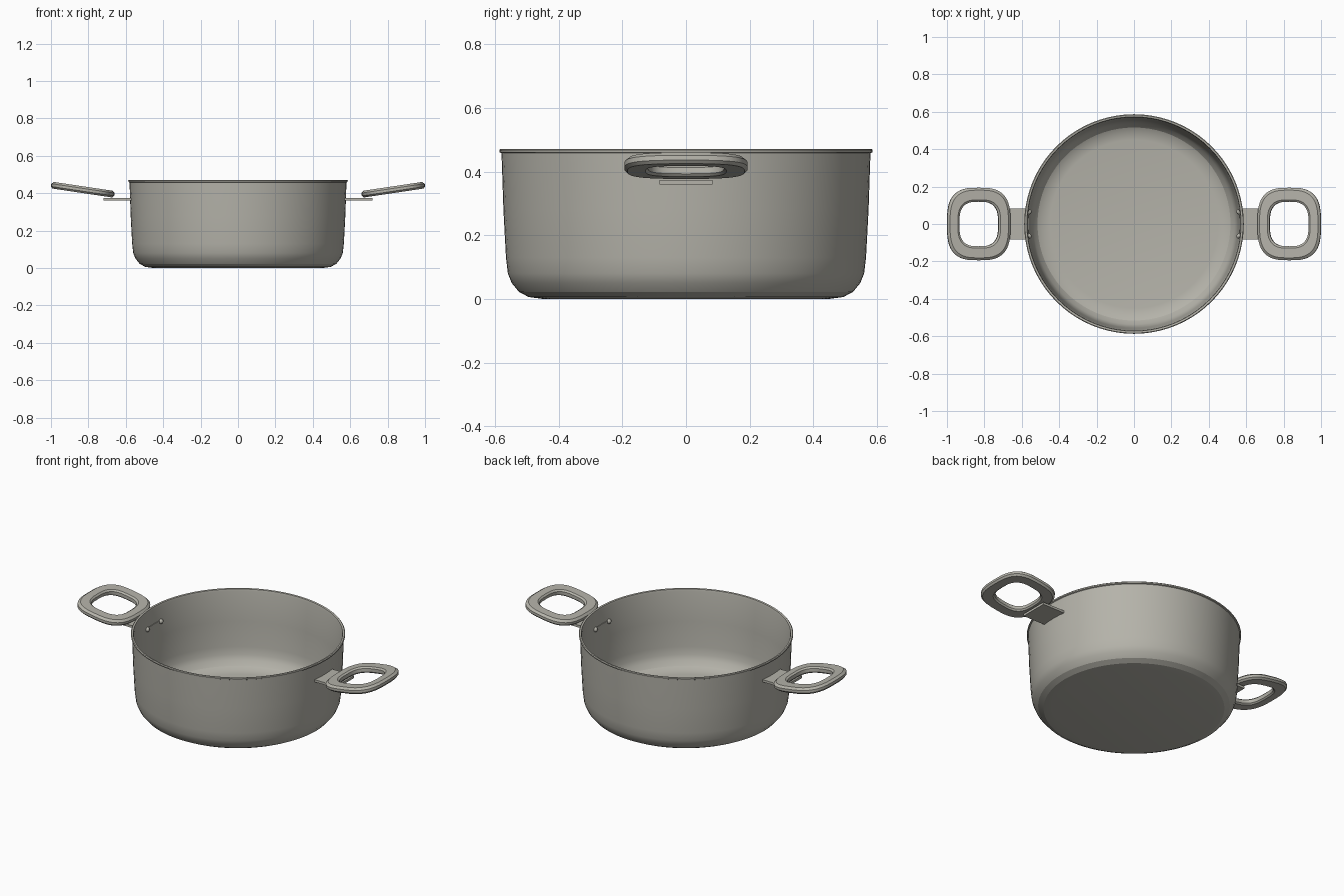
import bpy, bmesh
from math import cos, sin, pi, radians, copysign
from mathutils import Matrix, Vector

cube = bpy.data.objects.get("Cube")
if cube:
    bpy.data.objects.remove(cube, do_unlink=True)

# Single brushed steel colour
steel = bpy.data.materials.new("warm grey steel")
steel.use_nodes = True
colour = (0.46, 0.45, 0.40, 1)
steel.diffuse_color = colour
steel.node_tree.nodes["Principled BSDF"].inputs["Base Color"].default_value = colour


def finish(bm, name, angle):
    bmesh.ops.recalc_face_normals(bm, faces=bm.faces)
    mesh = bpy.data.meshes.new(name)
    bm.to_mesh(mesh)
    bm.free()
    mesh.materials.append(steel)
    obj = bpy.data.objects.new(name, mesh)
    bpy.context.collection.objects.link(obj)
    bpy.ops.object.select_all(action="DESELECT")
    obj.select_set(True)
    bpy.context.view_layer.objects.active = obj
    bpy.ops.object.shade_smooth_by_angle(angle=radians(angle))
    return obj


def bridge(bm, rings, closed=False):
    """Join successive rings of vertices with quads."""
    pairs = list(zip(rings, rings[1:]))
    if closed:
        pairs.append((rings[-1], rings[0]))
    for a, b in pairs:
        for i in range(len(a)):
            j = (i + 1) % len(a)
            bm.faces.new((a[i], a[j], b[j], b[i]))


def pot():
    """Thin-walled body: outer wall, rolled rim, inner wall and floor."""
    outside = [(0.45, 0), (0.495, 0.006), (0.525, 0.022), (0.548, 0.05),
               (0.56, 0.08), (0.566, 0.13), (0.574, 0.28), (0.58, 0.458)]
    rim = [(0.586, 0.461), (0.587, 0.468), (0.583, 0.472), (0.573, 0.47)]
    inside = [(0.57, 0.458), (0.563, 0.28), (0.555, 0.13), (0.549, 0.085),
              (0.537, 0.057), (0.516, 0.032), (0.49, 0.018), (0.45, 0.012)]
    bm = bmesh.new()
    n = 80
    rings = [[bm.verts.new((r * cos(2 * pi * i / n), r * sin(2 * pi * i / n), z))
              for i in range(n)] for r, z in outside + rim + inside]
    bridge(bm, rings)
    bm.faces.new(rings[0])
    bm.faces.new(rings[-1])
    finish(bm, "pot_body", 20)


def handle_loop(side, name):
    """Rounded ring grip, bevelled on its edges and tilted upward."""
    # Each entry: half length, half width, height
    section = [(0.162, 0.184, -0.018), (0.171, 0.194, -0.008),
               (0.171, 0.194, 0.007), (0.158, 0.181, 0.018),
               (0.116, 0.129, 0.018), (0.106, 0.119, 0.01),
               (0.106, 0.119, -0.01), (0.114, 0.127, -0.018)]
    bm = bmesh.new()
    n = 56
    power = 2 / 3
    rings = []
    for a, b, z in section:
        ring = []
        for i in range(n):
            c, s = cos(2 * pi * i / n), sin(2 * pi * i / n)
            ring.append(bm.verts.new((a * copysign(abs(c) ** power, c),
                                      b * copysign(abs(s) ** power, s), z)))
        rings.append(ring)
    bridge(bm, rings, closed=True)
    tilt = Matrix.Rotation(radians(-8.5 * side), 4, "Y")
    bm.transform(Matrix.Translation((0.83 * side, 0, 0.419)) @ tilt)
    finish(bm, name, 30)


def bracket(side, name):
    """Flat tab that passes through the wall and carries the grip."""
    bm = bmesh.new()
    bmesh.ops.create_cube(bm, size=1)
    bm.transform(Matrix.Translation((0.64 * side, 0, 0.367))
                 @ Matrix.Diagonal((0.156, 0.168, 0.014, 1)))
    finish(bm, name, 30)


def rivet(side, y, name):
    """Small domed stud on the inner wall."""
    bm = bmesh.new()
    bmesh.ops.create_uvsphere(bm, u_segments=16, v_segments=8, radius=0.014)
    bm.transform(Matrix.Translation((0.561 * side, y, 0.367)))
    finish(bm, name, 40)


pot()
for side, label in ((1, "left"), (-1, "right")):
    handle_loop(side, label + "_handle_loop")
    bracket(side, label + "_handle_bracket")
    for y, place in ((-0.065, "front"), (0.065, "back")):
        rivet(side, y, f"{label}_{place}_rivet")
